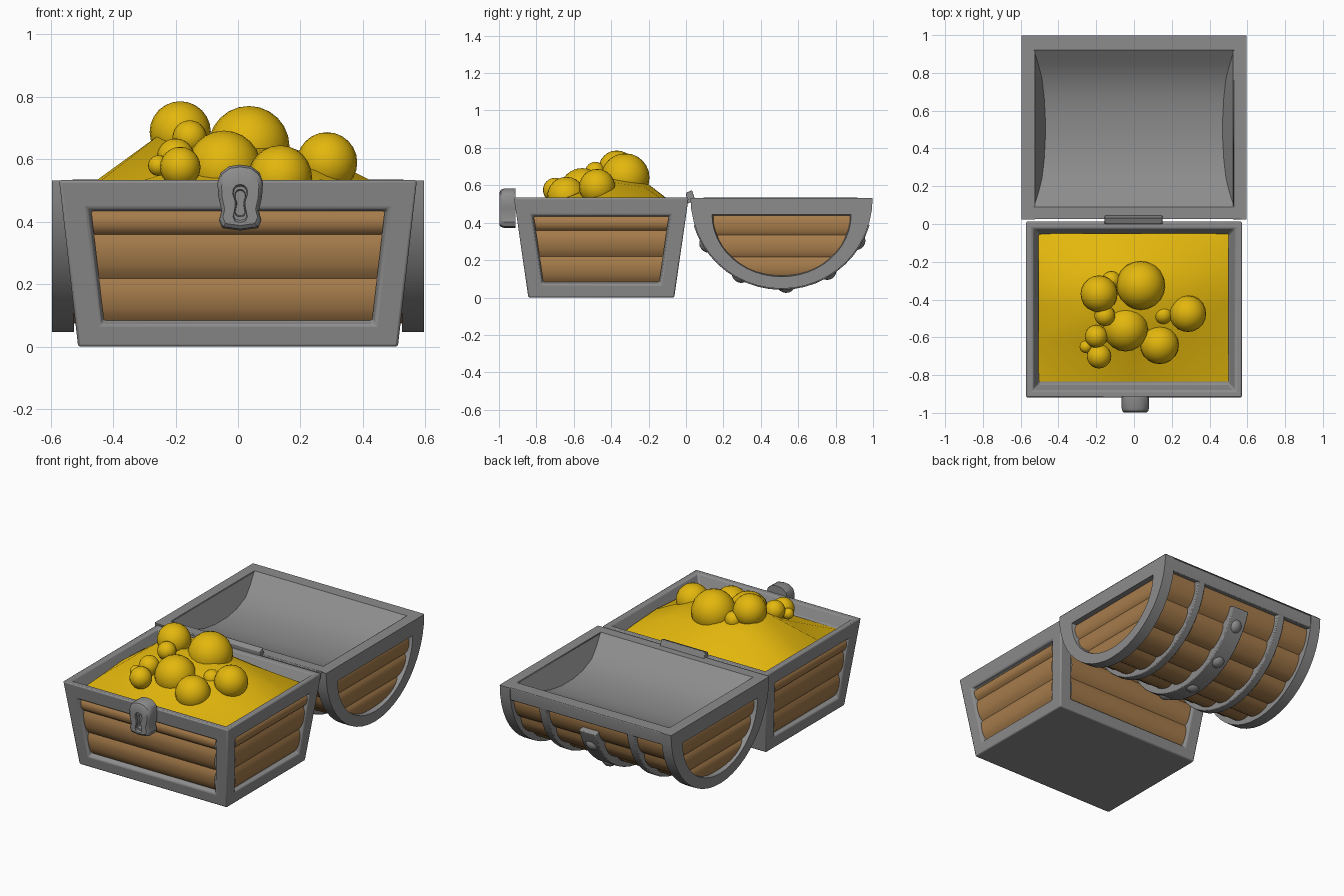
import bpy, bmesh, math
from mathutils import Vector

if "Cube" in bpy.data.objects:
    bpy.data.objects.remove(bpy.data.objects["Cube"])


def material(name, rgb):
    m = bpy.data.materials.new(name)
    m.diffuse_color = (*rgb, 1)
    m.use_nodes = True
    m.node_tree.nodes["Principled BSDF"].inputs["Base Color"].default_value = m.diffuse_color
    return m


METAL = material("grey metal", (0.265, 0.265, 0.265))
WOOD = material("brown wood", (0.38, 0.2, 0.07))
GOLD = material("gold", (0.77, 0.475, 0.004))


def finish(bm, name, mat, angle=35, bevel=0):
    bmesh.ops.recalc_face_normals(bm, faces=bm.faces)
    me = bpy.data.meshes.new(name)
    bm.to_mesh(me)
    bm.free()
    ob = bpy.data.objects.new(name, me)
    bpy.context.collection.objects.link(ob)
    me.materials.append(mat)
    bpy.ops.object.select_all(action='DESELECT')
    ob.select_set(True)
    bpy.context.view_layer.objects.active = ob
    bpy.ops.object.shade_smooth_by_angle(angle=math.radians(angle))
    if bevel:
        mod = ob.modifiers.new("soft edges", 'BEVEL')
        mod.width, mod.segments = bevel, 2
        mod.limit_method, mod.angle_limit = 'ANGLE', math.radians(40)
    return ob


def loft(bm, rows, close_u=False):
    """Skin a list of equal-length rows of points."""
    vs = [[bm.verts.new(p) for p in row] for row in rows]
    m = len(vs[0])
    for a, b in zip(vs, vs[1:]):
        for j in range(m if close_u else m - 1):
            k = (j + 1) % m
            bm.faces.new((a[j], a[k], b[k], b[j]))
    return vs


def plank_steps(breaks, n=6):
    """Position and rounded height across a row of planks."""
    return [(a + (b - a) * i / n, math.sin(math.pi * i / n) ** 0.6)
            for a, b in zip(breaks, breaks[1:]) for i in range(n + 1)]


# --- base: tapered box with inset side panels and hollow top
bm = bmesh.new()
CY = -0.453
rings = [[(sx * hx, CY + sy * hy, z) for sx, sy in ((-1, -1), (1, -1), (1, 1), (-1, 1))]
         for hx, hy, z in ((0.512, 0.39, 0), (0.573, 0.467, 0.534))]
vs = loft(bm, rings, close_u=True)
bm.faces.new(vs[0])
top = bm.faces.new(vs[1])
bmesh.ops.recalc_face_normals(bm, faces=bm.faces)
sides = [f for f in bm.faces if abs(f.normal.z) < 0.5]


def inset(faces, thickness, depth):
    bmesh.ops.inset_individual(bm, faces=faces, thickness=thickness, depth=depth,
                               use_even_offset=True)


inset(sides, 0.082, 0)
for f in sides:
    f.normal_update()
    up = Vector((0, 0, 1)) - f.normal * f.normal.z
    bmesh.ops.translate(bm, verts=f.verts, vec=up * -0.012)
inset(sides, 0.01, -0.03)
inset([top], 0.037, 0)
inset([top], 0.033, -0.068)
panels = []
for f in sides:
    f.normal_update()
    v = sorted((w.co.copy() for w in f.verts), key=lambda c: c.z)
    ax = f.normal.cross(Vector((0, 0, 1)))
    lo, hi = (sorted(p, key=lambda c: c.dot(ax)) for p in (v[:2], v[2:]))
    panels.append((lo, hi, f.normal.copy()))
finish(bm, "base_frame", METAL, bevel=0.008)

# --- base planks on the four panels
for i, (lo, hi, nrm) in enumerate(panels):
    bm = bmesh.new()
    rows = [[lo[k].lerp(hi[k], t) + nrm * (0.002 + 0.02 * h) for k in (0, 1)]
            for t, h in plank_steps((0, 0.385, 0.785, 1))]
    loft(bm, rows)
    finish(bm, f"base_planks_{i + 1}", WOOD)

# --- lid: half barrel lying open behind the base
LY, LZ = 0.511, 0.533


def arc(t, off=0.0):
    return LY - (0.457 + off) * math.cos(t), LZ - (0.456 + off) * math.sin(t)


def band(name, x0, x1, t0, t1, outer, inner=-0.03, n=20):
    bm = bmesh.new()
    rows = []
    for i in range(n + 1):
        t = t0 + (t1 - t0) * i / n
        rows.append([(x, *arc(t, o)) for x, o in
                     ((x0, inner), (x0, outer), (x1, outer), (x1, inner))])
    vs = loft(bm, rows, close_u=True)
    bm.faces.new(vs[0])
    bm.faces.new(vs[-1])
    return finish(bm, name, METAL, bevel=0.005)


# lid planks around the barrel
bm = bmesh.new()
breaks = [0.12 + (math.pi - 0.24) * i / 7 for i in range(8)]
loft(bm, [[(x, *arc(t, -0.02 + 0.023 * h)) for x in (-0.55, 0.55)]
          for t, h in plank_steps(breaks)])
finish(bm, "lid_planks", WOOD)

# lid bands, centre strap and long rim strips
for s, side in ((-1, "left"), (1, "right")):
    band(f"lid_band_{side}", s * 0.305 - 0.026, s * 0.305 + 0.026, 0.05, math.pi - 0.05, 0.026)
band("lid_strap", -0.058, 0.058, 0.3, math.pi - 0.3, 0.036)
band("lid_rim_back", -0.585, 0.585, 0, 0.17, 0.026, n=3)
band("lid_rim_front", -0.585, 0.585, math.pi - 0.17, math.pi, 0.026, n=3)

# lid ends: curved frame with a recessed half-round plank panel
N = 24
IY, IZ, IA, IB = 0.511, 0.443, 0.372, 0.332
for s, side in ((-1, "left"), (1, "right")):
    ts = [math.pi * i / N for i in range(N + 1)]
    outer = [arc(t, 0.03) for t in ts]
    inner = [(IY - IA * math.cos(t), IZ - IB * math.sin(t)) for t in ts]
    deep = [(IY - (IA - 0.01) * math.cos(t), IZ - 0.006 - (IB - 0.014) * math.sin(t)) for t in ts]
    core = [arc(t, -0.03) for t in ts]
    bm = bmesh.new()
    loft(bm, [[(s * x, *p) for p in loop] for x, loop in
              ((0.525, core), (0.525, outer), (0.595, outer), (0.595, inner), (0.555, deep))],
         close_u=True)
    finish(bm, f"lid_end_frame_{side}", METAL, bevel=0.006)
    bm = bmesh.new()
    rows = []
    for d, h in plank_steps((0, 0.33, 0.68, 1), 8):
        w = IA * math.sqrt(max(0.0004, 1 - d * d))
        rows.append([(s * (0.561 + 0.016 * h), IY + k * w, IZ - IB * d) for k in (-1, 1)])
    loft(bm, rows)
    finish(bm, f"lid_end_planks_{side}", WOOD)

# lid lining: flat rim and shallow dished hollow with sloping ends
bm = bmesh.new()
ZT = 0.536
half = ((0.415, 0), (0.34, 0.055), (0.265, 0.1), (0.16, 0.128), (0.06, 0.14))
dish = [(-a, d) for a, d in half] + [(a, d) for a, d in reversed(half)]
vs = loft(bm, [[(s * (0.53 - 0.43 * d), 0.505 + a, ZT - d) for a, d in dish] for s in (-1, 1)])
for v in vs:
    bm.faces.new(v)
mouth = [vs[0][0], vs[1][0], vs[1][-1], vs[0][-1]]
rim = [bm.verts.new((x, y, ZT)) for x, y in
       ((-0.594, 0.026), (0.594, 0.026), (0.594, 0.997), (-0.594, 0.997))]
for i in range(4):
    j = (i + 1) % 4
    bm.faces.new((mouth[i], mouth[j], rim[j], rim[i]))
finish(bm, "lid_lining", METAL, 30)

# strap rivets
for i, deg in enumerate((32, 62, 93, 122, 150)):
    bm = bmesh.new()
    bmesh.ops.create_uvsphere(bm, u_segments=16, v_segments=10, radius=0.05)
    bmesh.ops.translate(bm, verts=bm.verts, vec=(0, *arc(math.radians(deg), 0.003)))
    finish(bm, f"strap_rivet_{i + 1}", METAL, 60)

# --- hinge plate
bm = bmesh.new()
loft(bm, [[(x, y, z) for y, z in ((0.005, 0.5), (0.0, 0.56), (0.032, 0.574), (0.05, 0.52))]
          for x in (-0.155, 0.15)], close_u=True)
bmesh.ops.holes_fill(bm, edges=bm.edges)
finish(bm, "hinge", METAL, bevel=0.004)

# --- lock plate with a ringed, sunken keyhole
plate = [(0, .583), (.035, .578), (.062, .558), (.073, .525), (.07, .48),
         (.06, .435), (.068, .405), (.058, .38), (0, .372)]
key = [(0, .52), (.013, .517), (.022, .506), (.024, .49), (.016, .465),
       (.016, .45), (.023, .415), (.017, .402), (0, .398)]


def lock_loop(half, y, sc=1.0, zc=0.462):
    pts = half + [(-x, z) for x, z in half[-2:0:-1]]
    return [(0.007 + x * sc, y, zc + (z - zc) * sc) for x, z in pts]


bm = bmesh.new()
vs = loft(bm, [lock_loop(plate, -0.912), lock_loop(plate, -0.972), lock_loop(plate, -0.99, 0.94),
               lock_loop(plate, -0.998, 0.82), lock_loop(key, -0.998), lock_loop(key, -0.988, 0.9),
               lock_loop(key, -0.988, 0.72), lock_loop(key, -0.965, 0.66)], close_u=True)
bm.faces.new(vs[0])
bm.faces.new(vs[-1])
finish(bm, "lock", METAL)

# --- gold heap
heights = ((.468, .472, .472, .472, .468), (.48, .55, .56, .54, .48), (.495, .68, .66, .62, .495),
           (.485, .62, .62, .59, .485), (.47, .49, .49, .485, .47))
bm = bmesh.new()
loft(bm, [[(x, y, z) for x, z in zip((-.505, -.25, 0, .25, .5), row)]
          for y, row in zip((-.835, -.62, -.42, -.22, -.05), heights)])
finish(bm, "gold_heap", GOLD, 40)

# --- gold balls: x, y, z, radius
balls = ((-.185, -.37, .688, .098), (.035, -.325, .641, .13), (-.045, -.555, .572, .12),
         (.285, -.475, .59, .097), (.135, -.64, .543, .102), (-.185, -.70, .575, .065),
         (-.2, -.595, .607, .06), (-.155, -.485, .67, .055), (.155, -.48, .58, .05),
         (-.255, -.65, .58, .033), (-.12, -.3, .64, .05))
for i, (x, y, z, r) in enumerate(balls):
    bm = bmesh.new()
    bmesh.ops.create_uvsphere(bm, u_segments=20, v_segments=12, radius=r)
    bmesh.ops.translate(bm, verts=bm.verts, vec=(x, y, z))
    finish(bm, f"gold_ball_{i + 1}", GOLD, 60)
